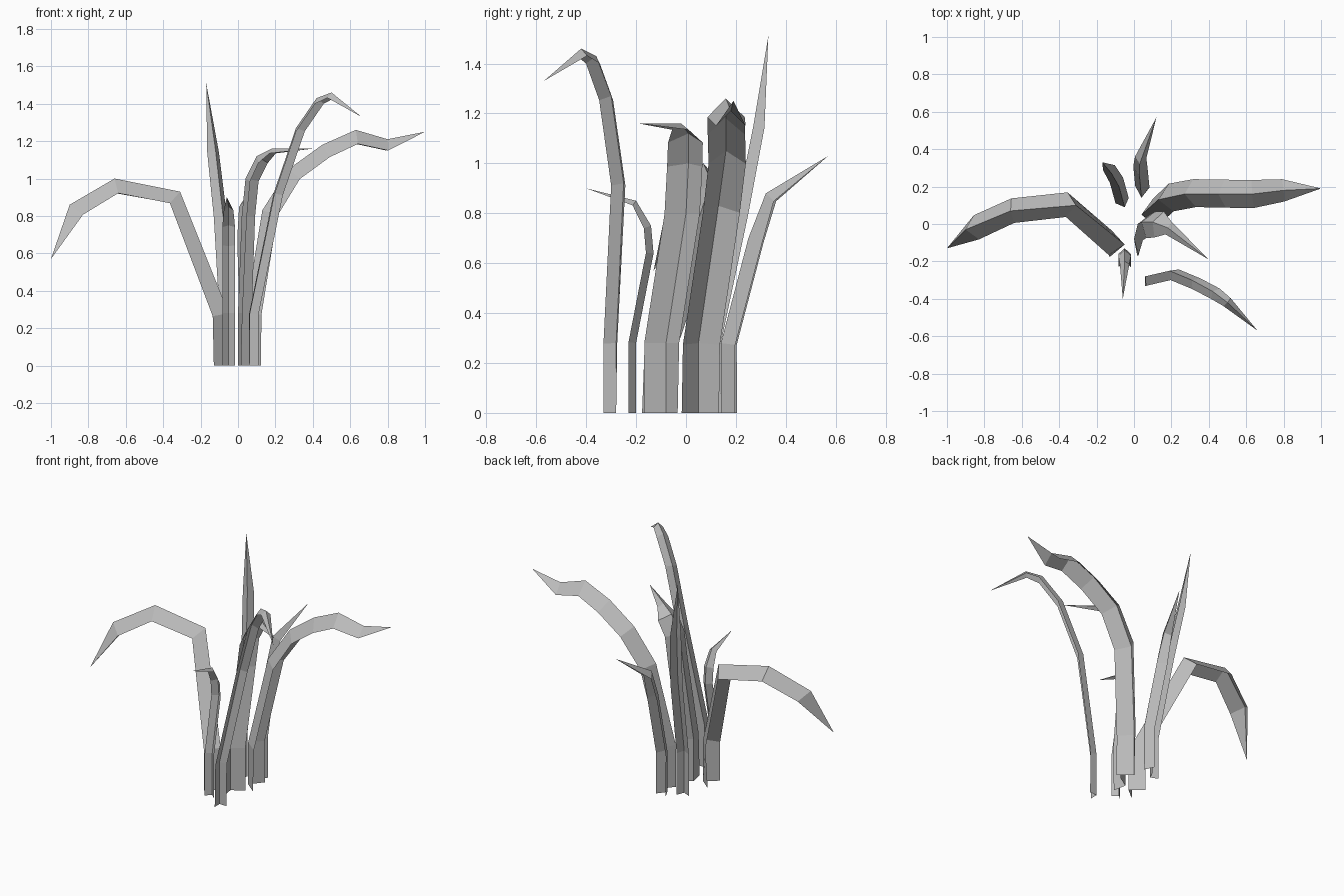
import bpy
import bmesh
from mathutils import Vector

# Remove only the default object
default_object = bpy.data.objects.get("Cube")
if default_object:
    bpy.data.objects.remove(default_object, do_unlink=True)

# One plain grey for every leaf
leaf_grey = bpy.data.materials.new("leaf_grey")
leaf_grey.use_nodes = True
grey = (0.5, 0.5, 0.5, 1)
leaf_grey.diffuse_color = grey
leaf_grey.node_tree.nodes["Principled BSDF"].inputs["Base Color"].default_value = grey


def flat(vector):
    """Horizontal part of a vector."""
    return Vector((vector.x, vector.y, 0))


def make_leaf(name, half_width, fold, taper, facing, ridge_points):
    """Pointed strip, folded along its ridge, with both edges hanging below it."""
    ridge = [Vector(point) for point in ridge_points]
    # Every leaf starts with a straight upright stalk
    ridge.insert(0, flat(ridge[0]))
    outward = Vector((*facing, 0)).normalized()
    last = len(ridge) - 1

    bm = bmesh.new()
    previous_row = None
    for index, centre in enumerate(ridge[:-1]):
        ahead = (ridge[index + 1] - centre).normalized()
        behind = (centre - ridge[max(index - 1, 0)]).normalized()
        tangent = (ahead + behind).normalized()
        heading = flat(tangent) + outward
        side = heading.cross(Vector((0, 0, 1))).normalized()
        below = tangent.cross(side).normalized()
        if below.dot(outward) < 0 and below.z > 0:
            below.negate()
        width = half_width * (taper if index == last - 1 else 1)
        drop = below * width * fold
        row = [bm.verts.new(centre + offset) for offset in
               (drop - side * width, Vector(), drop + side * width)]
        if previous_row:
            for k in range(2):
                bm.faces.new((previous_row[k], previous_row[k + 1], row[k + 1], row[k]))
        previous_row = row

    # Close the strip into its point
    tip = bm.verts.new(ridge[-1])
    for k in range(2):
        bm.faces.new((previous_row[k], previous_row[k + 1], tip))
    bmesh.ops.recalc_face_normals(bm, faces=bm.faces[:])

    mesh = bpy.data.meshes.new(name)
    bm.to_mesh(mesh)
    bm.free()
    mesh.materials.append(leaf_grey)
    leaf = bpy.data.objects.new(name, mesh)
    bpy.context.collection.objects.link(leaf)
    return leaf


# Large arching leaves to either side
make_leaf("right_arching_leaf", half_width=0.066, fold=1.2, taper=1, facing=(-1, 0), ridge_points=[
    (-.05, -.11, .28), (-.31, .1, .93), (-.66, .07, 1), (-.9, -.03, .86), (-1, -.13, .57)])
make_leaf("left_arching_leaf", half_width=0.075, fold=1, taper=0.8, facing=(1, .1), ridge_points=[
    (.04, .05, .28), (.13, .13, .83), (.27, .16, 1.05), (.45, .16, 1.18),
    (.63, .16, 1.26), (.8, .18, 1.21), (1, .19, 1.25)])

# Leaves that bend over towards the front
make_leaf("middle_leaf", half_width=0.074, fold=0.7, taper=0.5, facing=(.9, -.4), ridge_points=[
    (0, -.08, .28), (.02, 0, .8), (.04, .01, 1), (.1, .01, 1.12),
    (.18, -.02, 1.16), (.4, -.19, 1.16)])
make_leaf("front_left_leaf", half_width=0.036, fold=1, taper=0.8, facing=(1, -1), ridge_points=[
    (.06, -.28, .28), (.19, -.25, .92), (.31, -.3, 1.27), (.42, -.36, 1.43),
    (.5, -.42, 1.46), (.66, -.57, 1.33)])
make_leaf("front_short_leaf", half_width=0.034, fold=0.9, taper=0.75, facing=(0, -1), ridge_points=[
    (-.05, -.2, .28), (-.05, -.13, .64), (-.05, -.14, .75), (-.05, -.2, .85), (-.06, -.4, .9)])

# Leaves at the back
make_leaf("back_upright_leaf", half_width=0.038, fold=1, taper=0.9, facing=(-.4, 1), ridge_points=[
    (-.05, .09, .28), (-.08, .2, .8), (-.12, .27, 1.15), (-.17, .33, 1.51)])
make_leaf("back_leaning_leaf", half_width=0.038, fold=1.6, taper=0.8, facing=(.1, 1), ridge_points=[
    (.04, .14, .28), (.03, .25, .7), (.03, .32, .88), (.12, .57, 1.03)])
